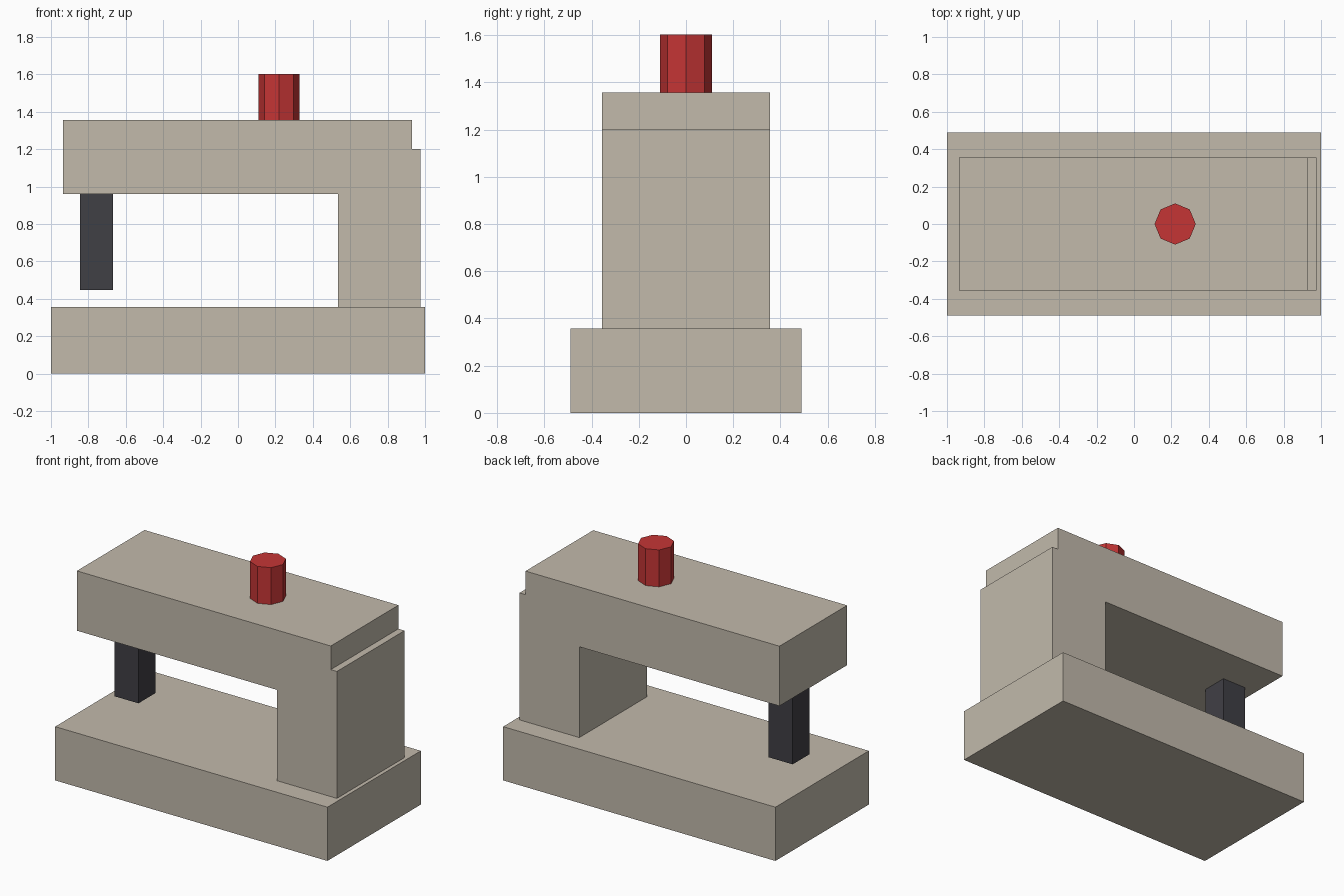
import bpy, bmesh
from math import cos, sin, tau
from mathutils import Vector

if "Cube" in bpy.data.objects:
    bpy.data.objects.remove(bpy.data.objects["Cube"])


def material(name, rgb):
    m = bpy.data.materials.new(name)
    m.diffuse_color = (*rgb, 1)
    m.use_nodes = True
    m.node_tree.nodes["Principled BSDF"].inputs["Base Color"].default_value = m.diffuse_color
    return m


def prism(name, outline, offset, mat):
    """Extrude a flat outline (3D points) by an offset vector."""
    bm = bmesh.new()
    face = bm.faces.new([bm.verts.new(p) for p in outline])
    ext = bmesh.ops.extrude_face_region(bm, geom=[face])
    verts = [g for g in ext["geom"] if isinstance(g, bmesh.types.BMVert)]
    bmesh.ops.translate(bm, verts=verts, vec=Vector(offset))
    bmesh.ops.recalc_face_normals(bm, faces=bm.faces)
    mesh = bpy.data.meshes.new(name)
    bm.to_mesh(mesh)
    bm.free()
    mesh.materials.append(mat)
    obj = bpy.data.objects.new(name, mesh)
    bpy.context.collection.objects.link(obj)
    return obj


def box(name, x0, x1, half_y, z0, z1, mat):
    outline = [(x0, -half_y, z0), (x1, -half_y, z0), (x1, -half_y, z1), (x0, -half_y, z1)]
    return prism(name, outline, (0, 2 * half_y, 0), mat)


beige = material("beige", (0.54, 0.49, 0.41))
dark = material("dark_grey", (0.051, 0.05, 0.06))
red = material("red", (0.56, 0.036, 0.036))

# Base plate
box("base", -1, 1, 0.49, 0, 0.357, beige)

# Column and overhanging arm as one stepped profile
profile = [(0.535, 0.357), (0.975, 0.357), (0.975, 1.2), (0.93, 1.2),
           (0.93, 1.357), (-0.935, 1.357), (-0.935, 0.96), (0.535, 0.96)]
prism("column_and_arm", [(x, -0.355, z) for x, z in profile], (0, 0.71, 0), beige)

# Needle bar hanging from the arm
box("needle_bar", -0.846, -0.669, 0.089, 0.447, 0.96, dark)

# Eight-sided knob on top
ring = [(0.22 + 0.11 * cos(tau * i / 8), 0.11 * sin(tau * i / 8), 1.357) for i in range(8)]
prism("knob", ring, (0, 0, 0.245), red)
